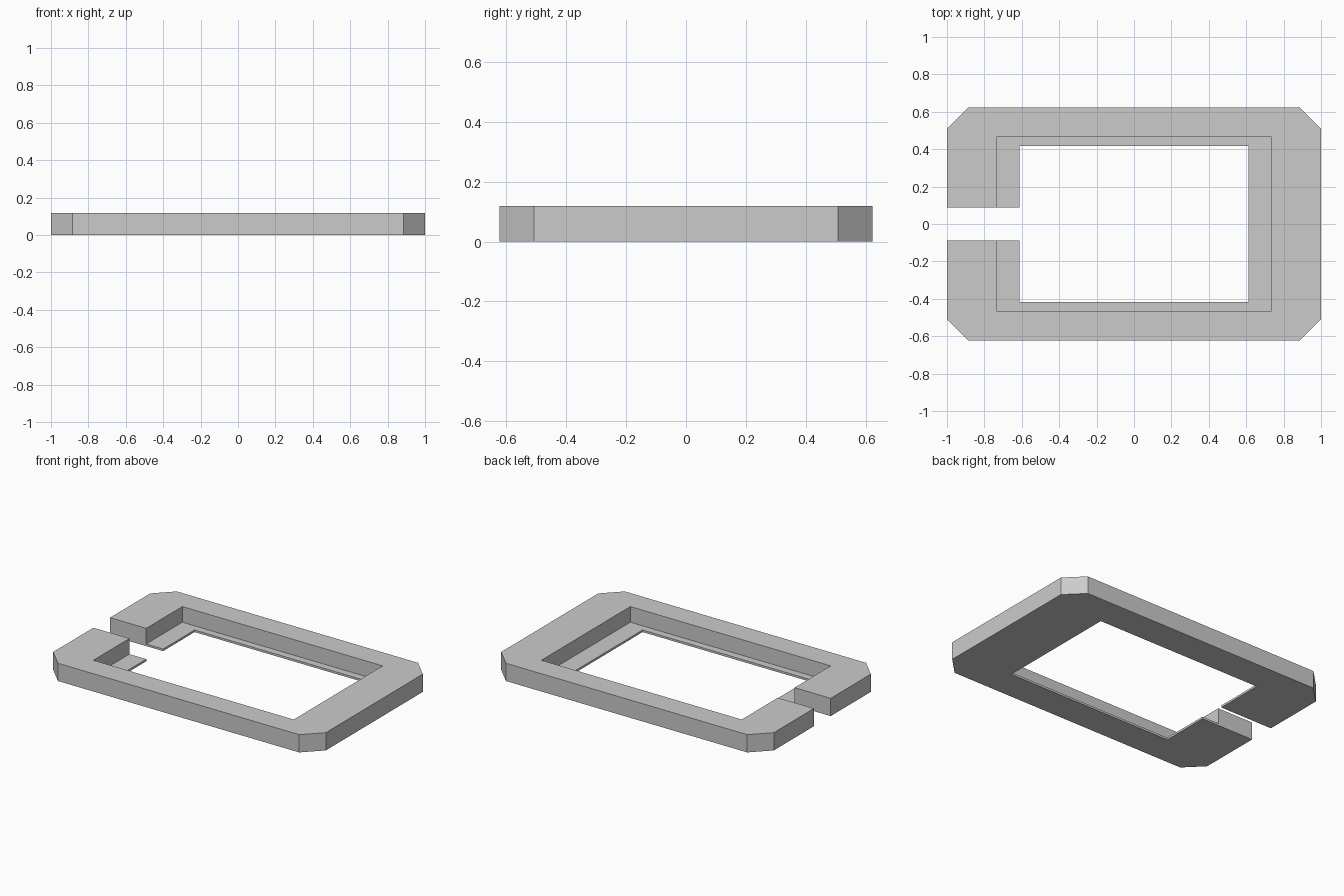
import bpy, bmesh

default = bpy.data.objects.get("Cube")
if default:
    bpy.data.objects.remove(default, do_unlink=True)

HEIGHT, LIP = 0.118, 0.014
HALF_X, HALF_Y, CHAMFER = 1.0, 0.623, 0.115

grey = bpy.data.materials.new("light grey")
grey.use_nodes = True
colour = (0.6, 0.6, 0.6, 1)
grey.diffuse_color = colour
grey.node_tree.nodes["Principled BSDF"].inputs["Base Color"].default_value = colour


def prism(name, outline, z0, z1):
    """Extrude a flat outline from z0 up to z1."""
    bm = bmesh.new()
    face = bm.faces.new([bm.verts.new((x, y, z0)) for x, y in outline])
    top = bmesh.ops.extrude_face_region(bm, geom=[face])["geom"]
    for v in top:
        if isinstance(v, bmesh.types.BMVert):
            v.co.z = z1
    bmesh.ops.recalc_face_normals(bm, faces=bm.faces)
    mesh = bpy.data.meshes.new(name)
    bm.to_mesh(mesh)
    bm.free()
    mesh.materials.append(grey)
    obj = bpy.data.objects.new(name, mesh)
    bpy.context.collection.objects.link(obj)
    return obj


def rect(x0, x1, half_y):
    return [(x0, -half_y), (x1, -half_y), (x1, half_y), (x0, half_y)]


def cut(target, cutter):
    """Subtract the cutter from the target and discard it."""
    cutter.hide_render = True
    mod = target.modifiers.new(cutter.name, "BOOLEAN")
    mod.operation, mod.solver, mod.object = "DIFFERENCE", "EXACT", cutter
    bpy.context.view_layer.objects.active = target
    bpy.ops.object.modifier_apply(modifier=mod.name)
    bpy.data.objects.remove(cutter, do_unlink=True)


# Slab with chamfered corners
cx, cy = HALF_X - CHAMFER, HALF_Y - CHAMFER
corner = [(HALF_X, cy), (cx, HALF_Y)]
outline = (corner + [(-x, y) for x, y in reversed(corner)]
           + [(-x, -y) for x, y in corner]
           + [(x, -y) for x, y in reversed(corner)])
frame = prism("frame", outline, 0, HEIGHT)

# Recess above the thin lip, the window through it, and the side slot
cut(frame, prism("recess", rect(-0.735, 0.735, 0.466), LIP, 0.3))
cut(frame, prism("window", rect(-0.611, 0.611, 0.418), -0.2, 0.3))
cut(frame, prism("slot", rect(-1.2, -0.4, 0.088), -0.2, 0.3))
